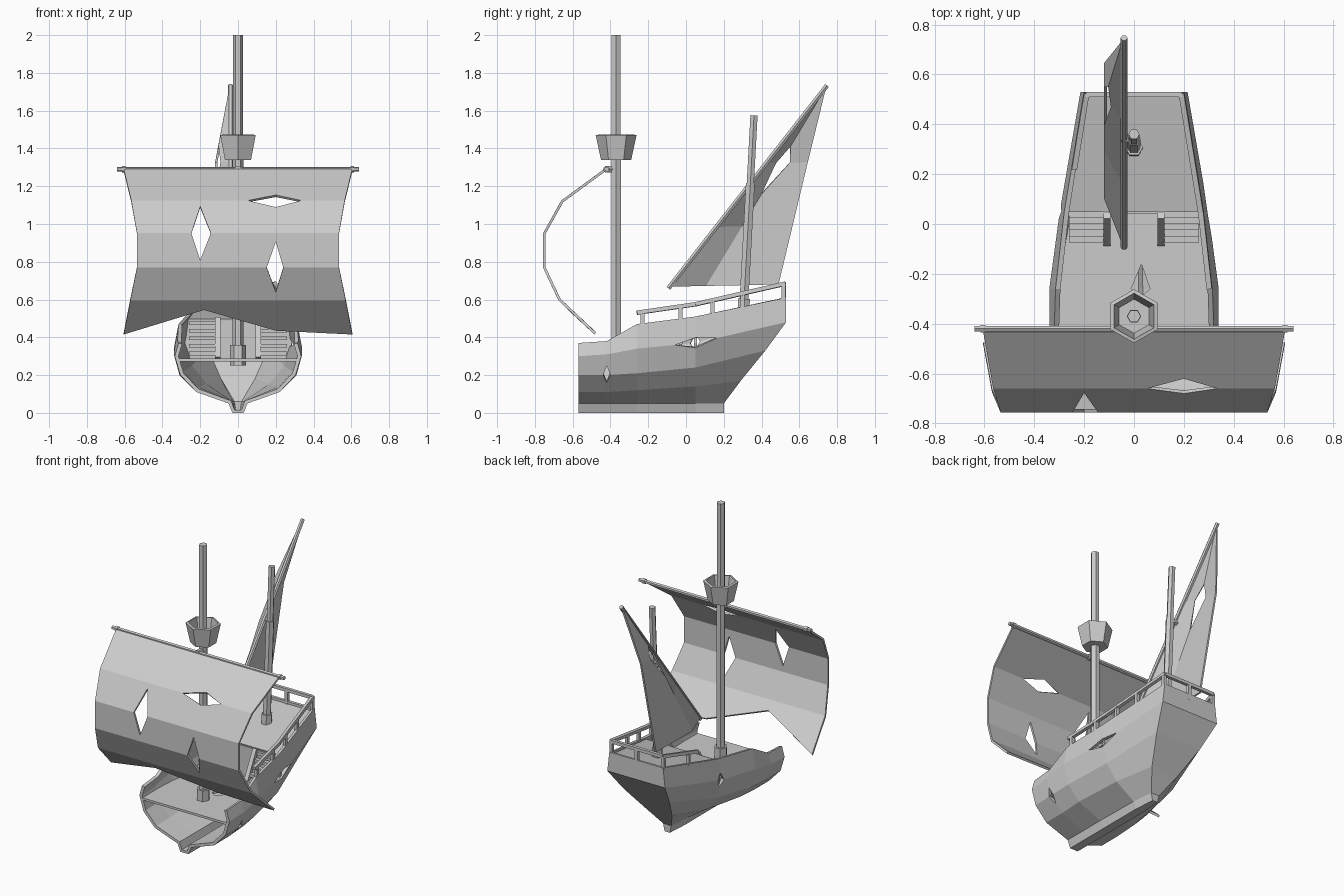
import bpy, bmesh, math
from mathutils import Vector, Matrix

if "Cube" in bpy.data.objects:
    bpy.data.objects.remove(bpy.data.objects["Cube"], do_unlink=True)

grey = bpy.data.materials.new("weathered grey")
grey.use_nodes = True
grey.diffuse_color = (0.6, 0.6, 0.6, 1)
grey.node_tree.nodes["Principled BSDF"].inputs["Base Color"].default_value = grey.diffuse_color


def finish(name, bm, thickness=0, offset=0):
    bmesh.ops.remove_doubles(bm, verts=bm.verts, dist=0.0005)
    bmesh.ops.recalc_face_normals(bm, faces=bm.faces)
    mesh = bpy.data.meshes.new(name)
    bm.to_mesh(mesh)
    bm.free()
    mesh.materials.append(grey)
    ob = bpy.data.objects.new(name, mesh)
    bpy.context.collection.objects.link(ob)
    if thickness:
        mod = ob.modifiers.new("thickness", "SOLIDIFY")
        mod.thickness, mod.offset = thickness, offset
    return ob


def add_grid(bm, pts, holes={}):
    """Quad sheet; each hole opens a diamond at a grid point (sideways, forward, back)."""
    for r in range(len(pts) - 1):
        for c in range(len(pts[0]) - 1):
            ids = [(r, c), (r, c + 1), (r + 1, c + 1), (r + 1, c)]
            corners = []
            for i, a in enumerate(ids):
                here = Vector(pts[a[0]][a[1]])
                if a not in holes:
                    corners.append(here)
                    continue
                side, fwd, back = holes[a]
                for b in (ids[i - 1], ids[(i + 1) % 4]):
                    f = side if b[0] == a[0] else (fwd if b[0] > a[0] else back)
                    corners.append(here.lerp(Vector(pts[b[0]][b[1]]), f))
            bm.faces.new([bm.verts.new(p) for p in corners])


def rod(name, a, b, r1, r2=None, sides=6, roll=30):
    a, b = Vector(a), Vector(b)
    d = b - a
    rot = Vector((0, 0, 1)).rotation_difference(d).to_matrix().to_4x4()
    mat = Matrix.Translation((a + b) / 2) @ rot @ Matrix.Rotation(math.radians(roll), 4, "Z")
    bm = bmesh.new()
    bmesh.ops.create_cone(bm, cap_ends=True, segments=sides, radius1=r1,
                          radius2=r2 or r1, depth=d.length, matrix=mat)
    return finish(name, bm)


def box(name, lo, hi):
    lo, hi = Vector(lo), Vector(hi)
    bm = bmesh.new()
    bmesh.ops.create_cube(bm, size=1, matrix=Matrix.Translation((lo + hi) / 2)
                          @ Matrix.Diagonal((*(hi - lo), 1)))
    return finish(name, bm)


def along(y, table):
    for (y0, v0), (y1, v1) in zip(table, table[1:]):
        if y <= y1:
            return v0 + (v1 - v0) * (y - y0) / (y1 - y0)
    return table[-1][1]


# Hull: half sections (x, z) from keel to gunwale, open at the broken front
sections = [
    (-0.57, [(.03, 0), (.05, .05), (.22, .11), (.305, .2), (.335, .3), (.315, .37)]),
    (-0.42, [(.03, 0), (.05, .05), (.22, .11), (.31, .2), (.34, .31), (.32, .38)]),
    (-0.26, [(.03, 0), (.05, .05), (.22, .12), (.305, .21), (.34, .34), (.315, .47)]),
    (0.05, [(.03, 0), (.045, .05), (.18, .14), (.26, .24), (.298, .37), (.28, .51)]),
]
halves = [[(x, y, z) for x, z in s] for y, s in sections]
stern = [(.02, .2, 0), (.03, .2, .05), (.1, .29, .17), (.17, .42, .33), (.215, .53, .48), (.2, .53, .61)]
halves.append(stern)
bm = bmesh.new()
add_grid(bm, [h[::-1] + [(-x, y, z) for x, y, z in h] for h in halves],
         {(3, 1): (.2, .24, .35), (1, 2): (.45, .12, .12), (3, 10): (.35, .06, .08)})
add_grid(bm, [[(x, y, z), (-x, y, z)] for x, y, z in stern])
finish("hull", bm, 0.02, -1)

# Decks and the wall between them
bm = bmesh.new()
add_grid(bm, [[(-w, y, .28), (.03, y, .28), (w, y, .28)]
              for y, w in ((-.57, .32), (-.26, .315), (.05, .265))],
         {(1, 1): (.12, .32, .1)})
finish("main_deck", bm, 0.015)
bm = bmesh.new()
add_grid(bm, [[(-w, y, z), (w, y, z)] for y, w, z in ((.05, .27, .49), (.52, .19, .585))])
finish("quarter_deck", bm, 0.015)
bm = bmesh.new()
add_grid(bm, [[(-w, .05, z), (w, .05, z)] for w, z in ((.265, .28), (.285, .37), (.27, .49))])
finish("cabin_wall", bm, 0.015)

# Stairs on both sides
for s, side in ((1, "left"), (-1, "right")):
    for i in range(5):
        y, z = -.075 + .025 * i, .315 + .04 * i
        xs = sorted((s * .115, s * .26))
        box(f"{side}_step_{i + 1}", (xs[0], y, z - .01), (xs[1], y + .03, z + .01))
    rod(f"{side}_stringer", (s * .108, -.075, .29), (s * .108, .035, .5), .02, sides=4, roll=45)

# Railing: whole on the left and stern, mostly broken away on the right
rail_z = [(-.26, .53), (.05, .575), (.53, .685)]
hull_z = [(-.26, .47), (.05, .51), (.53, .61)]
rail_x = [(-.26, .303), (.05, .268), (.53, .19)]


def rail_point(s, y, table=rail_z):
    return (s * along(y, rail_x), y, along(y, table))


def beam(name, a, b):
    return rod(name, a, b, .015, sides=4, roll=45)


beam("left_rail_front", rail_point(1, -.26), rail_point(1, .05))
beam("left_rail_back", rail_point(1, .05), rail_point(1, .525))
beam("right_rail", rail_point(-1, .22), rail_point(-1, .525))
beam("stern_rail", rail_point(1, .52), rail_point(-1, .52))
for s, ys in ((1, (-.23, -.03, .14, .3, .515)), (-1, (.3, .515))):
    for y in ys:
        x, _, z = rail_point(s, y, hull_z)
        beam("rail_post", (x, y, z - .03), rail_point(s, y))
beam("stern_post", (0, .52, .57), (0, .52, .68))

# Main mast with crow's nest
my = -.37
rod("main_mast_lower", (0, my, .25), (0, my, 1.36), .029)
rod("main_mast_upper", (0, my, 1.34), (0, my, 2), .027)
rod("main_mast_foot", (0, my, .25), (0, my, .36), .043)
rod("yard_tie", (0, my, 1.29), (0, -.43, 1.29), .02)
bm = bmesh.new()
bmesh.ops.create_cone(bm, cap_ends=True, segments=6, radius1=.08, radius2=.108, depth=.13,
                      matrix=Matrix.Translation((0, my, 1.405)))
bm.faces.ensure_lookup_table()
top = max(bm.faces, key=lambda f: f.calc_center_median().z)
bmesh.ops.delete(bm, geom=[top], context="FACES_ONLY")
finish("crows_nest", bm, 0.016, -1)

# Square sail, billowing forward with a torn foot and holes
rod("main_yard", (-.64, -.42, 1.29), (.64, -.42, 1.29), .013)
for s in (-1, 1):
    rod("yard_cap", (s * .595, -.42, 1.29), (s * .615, -.42, 1.29), .018)
profile = [(.605, -.43, 1.285), (.565, -.655, 1.12), (.535, -.75, .95),
           (.535, -.75, .77), (.57, -.67, .6)]
rows = [[(x, y, z) for x in (-w, -.2, .2, w)] for w, y, z in profile]
rows.append([(-.605, -.48, .42), (-.18, -.62, .55), (.2, -.5, .44), (.605, -.48, .42)])
bm = bmesh.new()
add_grid(bm, rows, {(2, 1): (.14, .78, .82), (1, 2): (.37, .2, .17), (3, 2): (.12, .75, .75)})
finish("main_sail", bm, 0.014)

# Raked rear mast
foot, tip = Vector((0, .303, .52)), Vector((0, .36, 1.575))
rod("rear_mast_lower", foot, foot.lerp(tip, .66), .027)
rod("rear_mast_upper", foot.lerp(tip, .64), tip, .022)
rod("rear_mast_foot", foot, foot.lerp(tip, .08), .036)

# Slanted yard and triangular sail
low, high, clew = Vector((-.04, -.085, .67)), Vector((-.04, .74, 1.725)), Vector((-.04, .49, .68))
rod("slanted_yard", low - (high - low) * .01, high + (high - low) * .008, .014)
rod("rear_yard_tie", (-.05, .345, 1.21), (.01, .345, 1.21), .018)
rows = []
for t in (0, .3, .62, 1):
    a, b = low.lerp(high, t), clew.lerp(high, t)
    belly = Vector((-.075 if t < 1 else 0, 0, 0))
    rows.append([a, a.lerp(b, .33) + belly, b + belly])
bm = bmesh.new()
add_grid(bm, rows, {(2, 1): (.35, .22, .5)})
finish("rear_sail", bm, 0.012)
